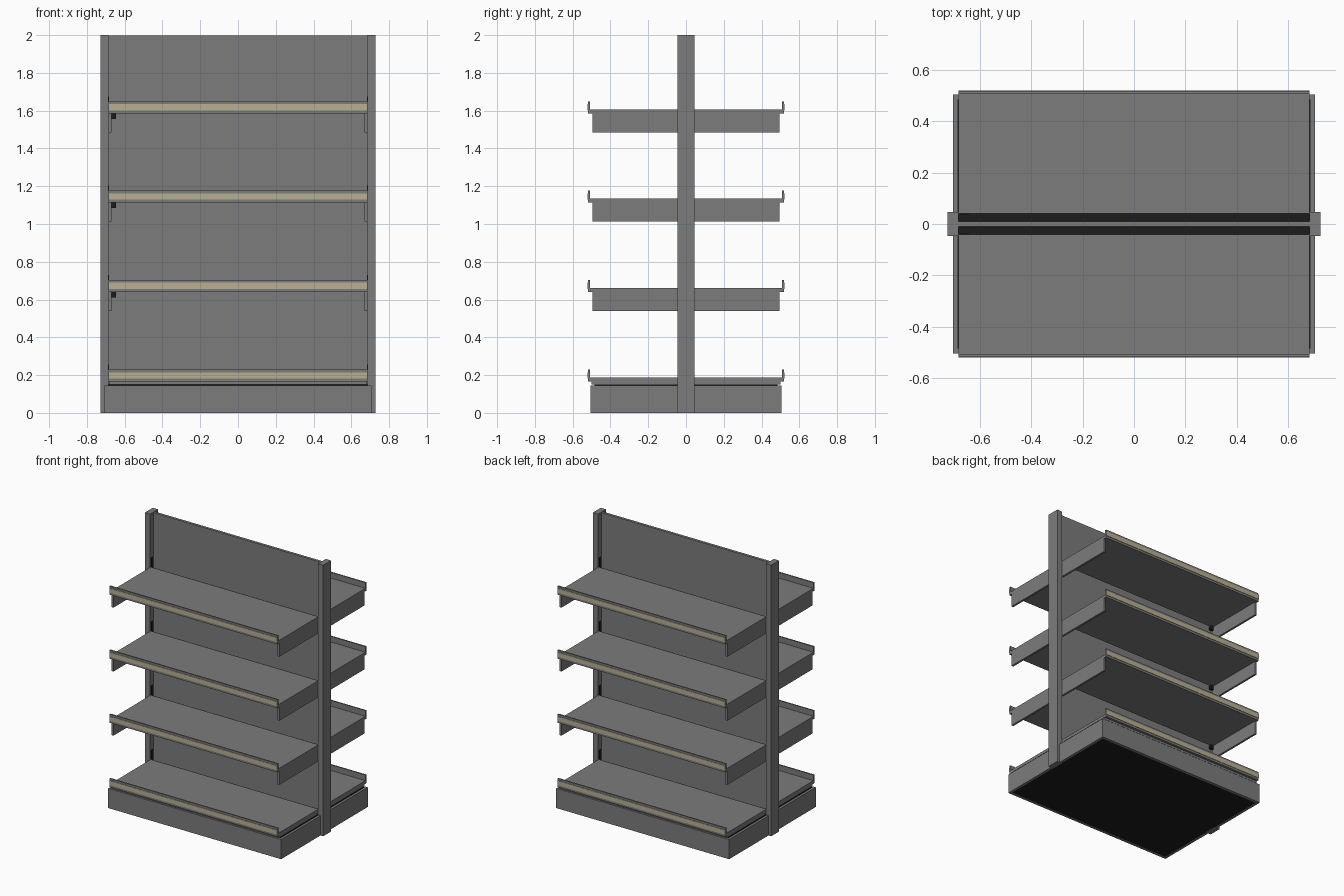
import bpy

if "Cube" in bpy.data.objects:
    bpy.data.objects.remove(bpy.data.objects["Cube"])


def material(name, rgb):
    m = bpy.data.materials.new(name)
    m.diffuse_color = (*rgb, 1)
    m.use_nodes = True
    m.node_tree.nodes["Principled BSDF"].inputs["Base Color"].default_value = m.diffuse_color
    return m


GREY = material("grey_metal", (0.20, 0.20, 0.20))
TAN = material("tan_label_strip", (0.48, 0.43, 0.29))
BLACK = material("black_recess", (0.012, 0.012, 0.012))

CORNERS = [(x, y, z) for x in (0, 1) for y in (0, 1) for z in (0, 1)]
QUADS = [(0, 1, 3, 2), (4, 6, 7, 5), (0, 4, 5, 1), (2, 3, 7, 6), (0, 2, 6, 4), (1, 5, 7, 3)]


def box(name, xs, ys, zs, mat):
    """Axis-aligned box from its ranges on each axis."""
    xs, ys, zs = sorted(xs), sorted(ys), sorted(zs)
    me = bpy.data.meshes.new(name)
    me.from_pydata([(xs[a], ys[b], zs[c]) for a, b, c in CORNERS], [], QUADS)
    me.materials.append(mat)
    ob = bpy.data.objects.new(name, me)
    bpy.context.collection.objects.link(ob)
    return ob


def extrude_x(name, profile, half, mat):
    """Closed (y, z) profile extruded along x."""
    n = len(profile)
    verts = [(x, y, z) for x in (-half, half) for y, z in profile]
    faces = [(i, (i + 1) % n, n + (i + 1) % n, n + i) for i in range(n)]
    faces += [tuple(range(n))[::-1], tuple(range(n, 2 * n))]
    me = bpy.data.meshes.new(name)
    me.from_pydata(verts, [], faces)
    me.materials.append(mat)
    import bmesh
    bm = bmesh.new()
    bm.from_mesh(me)
    bmesh.ops.recalc_face_normals(bm, faces=bm.faces)
    bm.to_mesh(me)
    bm.free()
    ob = bpy.data.objects.new(name, me)
    bpy.context.collection.objects.link(ob)


LEVELS = [0.165, 0.64, 1.113, 1.585]  # shelf undersides

# central panel and posts
box("back_panel", (-0.69, 0.69), (-0.01, 0.01), (0.01, 1.997), GREY)
for s in (-1, 1):
    box("post", (s * 0.685, s * 0.728), (-0.046, 0.046), (0, 2), GREY)

# base: grey plinth walls around a black core
for s in (-1, 1):
    box("base_long_wall", (-0.706, 0.706), (s * 0.485, s * 0.505), (0, 0.145), GREY)
    box("base_end_wall", (s * 0.688, s * 0.706), (-0.485, 0.485), (0, 0.145), GREY)
box("base_core", (-0.688, 0.688), (-0.485, 0.485), (0.003, 0.15), BLACK)

for side in (-1, 1):
    # riser under the bottom shelf
    box("bottom_shelf_riser", (-0.683, 0.683), (side * 0.04, side * 0.5), (0.15, 0.165), GREY)
    for i, z in enumerate(LEVELS):
        # shelf tray with upturned front lip, in one profile
        prof = [(0.04, z), (0.518, z), (0.518, z + 0.064), (0.508, z + 0.064),
                (0.508, z + 0.022), (0.04, z + 0.022)]
        extrude_x("shelf", [(side * y, h) for y, h in prof], 0.685, GREY)
        # price label strip
        box("label_strip", (-0.684, 0.684), (side * 0.517, side * 0.521),
            (z + 0.016, z + 0.049), TAN)
        for s in (-1, 1):
            # slots on the inner face of each post
            box("post_slots", (s * 0.682, s * 0.686), (side * 0.015, side * 0.036),
                (z + 0.0, z + 0.09), BLACK)
            # side brackets
            if i:
                box("shelf_bracket", (s * 0.670, s * 0.685), (side * 0.04, side * 0.495),
                    (z - 0.1, z), GREY)
        # small dark hook by the left post
        if i:
            box("bracket_hook", (-0.672, -0.645), (side * 0.035, side * 0.055),
                (z - 0.028, z), BLACK)
